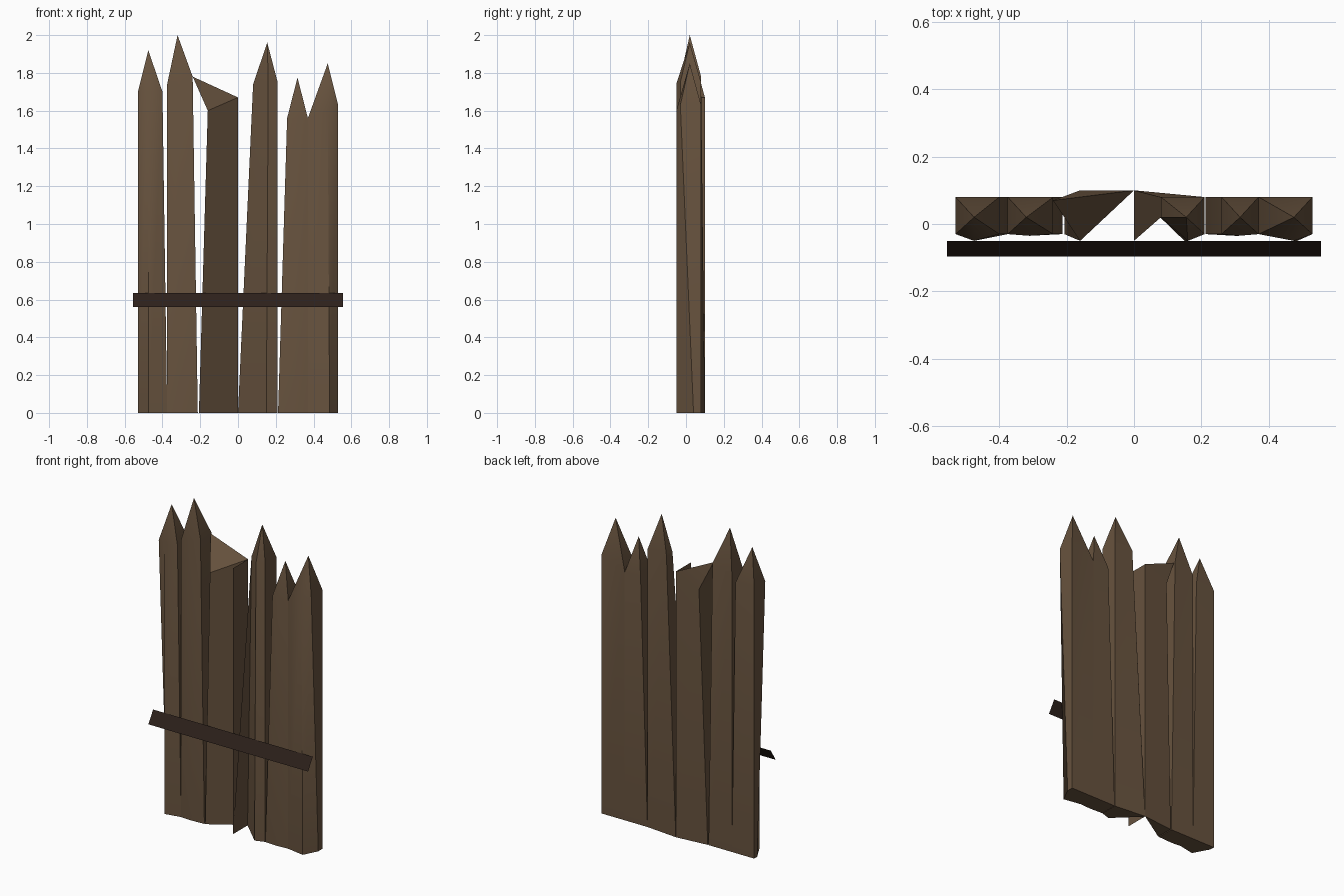
import bpy, bmesh, math

if "Cube" in bpy.data.objects:
    bpy.data.objects.remove(bpy.data.objects["Cube"])


def material(name, rgb):
    m = bpy.data.materials.new(name)
    m.diffuse_color = (*rgb, 1)
    m.use_nodes = True
    m.node_tree.nodes["Principled BSDF"].inputs["Base Color"].default_value = m.diffuse_color
    return m


wood = material("brown_wood", (0.135, 0.085, 0.048))
dark = material("dark_wood", (0.026, 0.015, 0.011))


def finish(bm, name, mat, smooth=True, closed=True):
    if closed:
        bmesh.ops.recalc_face_normals(bm, faces=bm.faces)
    me = bpy.data.meshes.new(name)
    bm.to_mesh(me)
    bm.free()
    me.materials.append(mat)
    ob = bpy.data.objects.new(name, me)
    bpy.context.collection.objects.link(ob)
    if smooth:
        bpy.ops.object.select_all(action='DESELECT')
        ob.select_set(True)
        bpy.context.view_layer.objects.active = ob
        bpy.ops.object.shade_smooth_by_angle(angle=math.radians(40))
    return ob


def stake(name, bottom, top, tip):
    """Loft a ground outline to a shoulder outline, then fan up to a tip."""
    bm = bmesh.new()
    low = [bm.verts.new((x, y, 0)) for x, y in bottom]
    high = [bm.verts.new(p) for p in top]
    peak = bm.verts.new(tip)
    n = len(low)
    bm.faces.new(low[::-1])
    for i in range(n):
        j = (i + 1) % n
        bm.faces.new((low[i], low[j], high[j], high[i]))
        bm.faces.new((high[i], high[j], peak))
    return finish(bm, name, wood)


def shoulder(xl, xm, xr, zl, zr, ym=-0.05, yl=-0.03):
    zm = zl + (zr - zl) * (xm - xl) / (xr - xl)
    return [(xl, yl, zl), (xm, ym, zm), (xr, -0.03, zr), (xr, 0.08, zr), (xl, 0.08, zl)]


def outline(xl, xm, xr, ym=-0.05, yl=-0.03, yr=-0.03):
    return [(xl, yl), (xm, ym), (xr, yr), (xr, 0.08), (xl, 0.08)]


# pointed stakes on the left
stake("stake_outer_left", outline(-.53, -.475, -.375, yl=.05),
      shoulder(-.53, -.475, -.40, 1.70, 1.70), (-.475, .02, 1.92))
stake("stake_left", outline(-.375, -.31, -.213, ym=-.035),
      shoulder(-.375, -.31, -.24, 1.74, 1.78, ym=-.035), (-.32, .02, 2.0))

# broken stake with a slanted splinter top
stake("broken_stake", [(-.207, -.03), (0, .1), (-.207, .08)],
      [(-.16, -.05, 1.60), (0, .1, 1.67), (-.16, .1, 1.60)], (-.24, .07, 1.78))

# leaning stake right of the middle
stake("leaning_stake", [(0, .095), (.15, -.05), (.21, -.03), (.21, .08), (.001, .1)],
      shoulder(.08, .16, .21, 1.74, 1.75, yl=.02), (.155, .02, 1.96))

# pointed stakes on the right
stake("stake_right", outline(.212, .30, .37, ym=-.035),
      shoulder(.26, .31, .37, 1.56, 1.56, ym=-.035), (.315, .02, 1.775))
stake("stake_outer_right", outline(.37, .485, .53, yr=.04),
      shoulder(.37, .475, .53, 1.56, 1.63), (.475, .02, 1.85))


def sheet(name, faces, mat):
    bm = bmesh.new()
    for f in faces:
        bm.faces.new([bm.verts.new(p) for p in f])
    return finish(bm, name, mat, smooth=False, closed=False)


# thin upright sheets at the split in the middle
sheet("middle_split",
      [[(0, -.05, 0), (0, .1, 0), (0, .1, 1.67), (0, -.05, 1.67)],
       [(0, -.05, 0), (0, .1, 0), (.08, .08, 1.74), (.08, .02, 1.74)]], wood)

# tilted flat strip across the front
sheet("cross_strip",
      [[(-.555, -.097, .56), (.555, -.097, .56), (.555, -.05, .635), (-.555, -.05, .635)]], dark)
